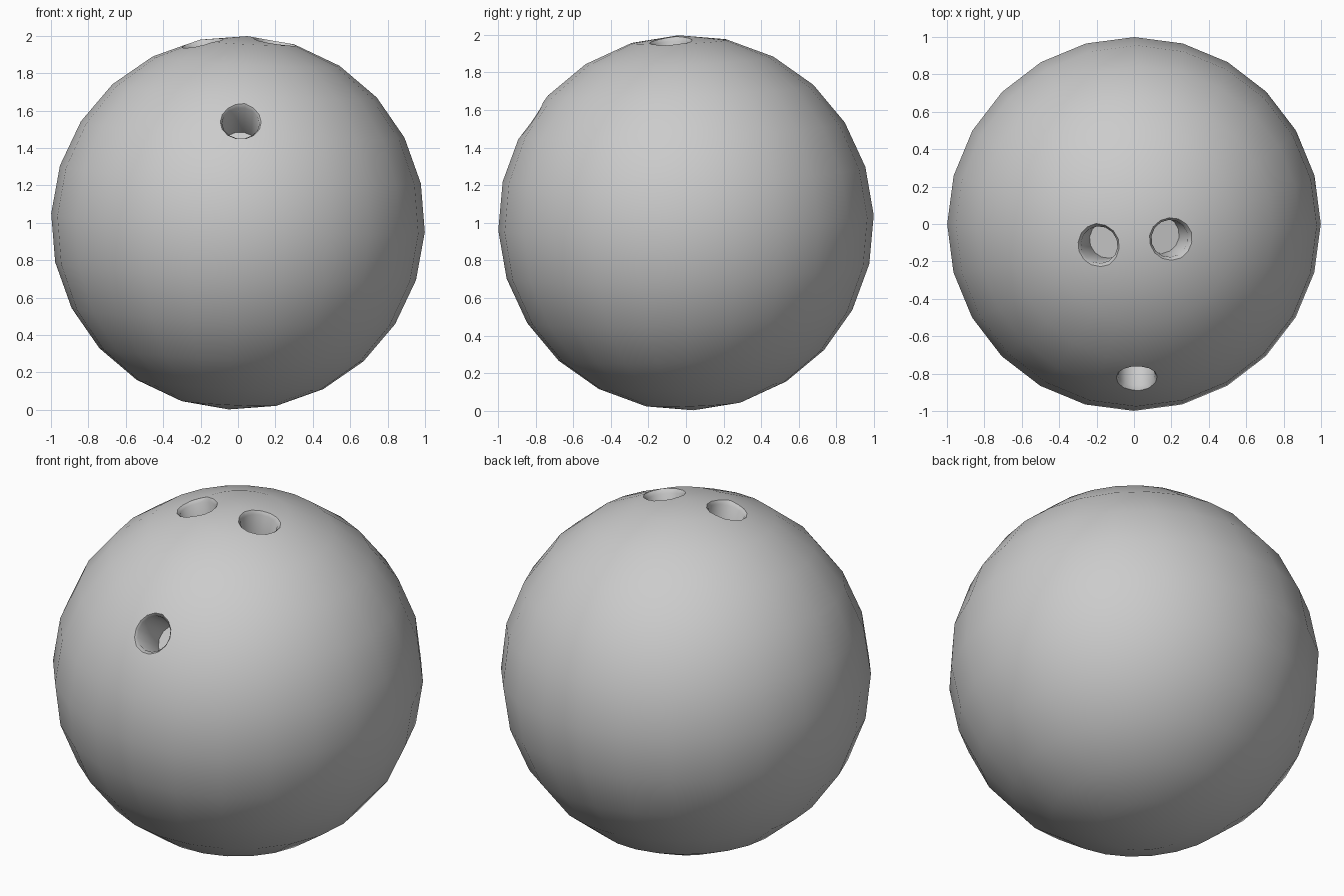
import bpy, bmesh, math
from mathutils import Vector, Matrix

if "Cube" in bpy.data.objects:
    bpy.data.objects.remove(bpy.data.objects["Cube"])

CENTRE = Vector((0, 0, 1))
SIDES = 14


def new_object(name, bm):
    mesh = bpy.data.meshes.new(name)
    bm.to_mesh(mesh)
    bm.free()
    obj = bpy.data.objects.new(name, mesh)
    bpy.context.collection.objects.link(obj)
    return obj


def hole_cutter(name, direction):
    """Lathed drill shape: flat floor, straight wall, flared lip."""
    profile = [(0.100, 0.73), (0.100, 0.968), (0.118, 0.992), (0.15, 1.1)]
    bm = bmesh.new()
    rings = []
    for r, h in profile:
        rings.append([bm.verts.new((r * math.cos(2 * math.pi * i / SIDES),
                                    r * math.sin(2 * math.pi * i / SIDES), h))
                      for i in range(SIDES)])
    for a, b in zip(rings, rings[1:]):
        for i in range(SIDES):
            j = (i + 1) % SIDES
            bm.faces.new((a[i], a[j], b[j], b[i]))
    bm.faces.new(rings[0][::-1])
    bm.faces.new(rings[-1])
    turn = Vector(direction).to_track_quat('Z', 'Y').to_matrix().to_4x4()
    bm.transform(Matrix.Translation(CENTRE) @ turn)
    cutter = new_object(name, bm)
    cutter.hide_render = True
    return cutter


# Ball body
bm = bmesh.new()
bmesh.ops.create_uvsphere(bm, u_segments=24, v_segments=12, radius=1.0)
bm.transform(Matrix.Translation(CENTRE) @ Matrix.Rotation(0.05, 4, 'Y')
             @ Matrix.Rotation(0.04, 4, 'X'))
ball = new_object("ball", bm)

# Thumb hole and two finger holes
cutters = [hole_cutter("thumb_hole_cutter", (0.015, -0.835, 0.55)),
           hole_cutter("left_finger_hole_cutter", (-0.192, -0.115, 0.975)),
           hole_cutter("right_finger_hole_cutter", (0.197, -0.08, 0.977))]
for c in cutters:
    mod = ball.modifiers.new(c.name, 'BOOLEAN')
    mod.operation = 'DIFFERENCE'
    mod.solver = 'EXACT'
    mod.object = c

# Bake the drilled mesh
deps = bpy.context.evaluated_depsgraph_get()
mesh = bpy.data.meshes.new_from_object(ball.evaluated_get(deps))
ball.modifiers.clear()
ball.data = mesh
for c in cutters:
    bpy.data.objects.remove(c)

# Smooth shading, with true sphere normals on the outer skin
bpy.ops.object.select_all(action='DESELECT')
ball.select_set(True)
bpy.context.view_layer.objects.active = ball
bpy.ops.object.shade_smooth_by_angle(angle=math.radians(50))
normals = [Vector((0, 0, 0))] * len(mesh.loops)
for p in mesh.polygons:
    radial = (p.center - CENTRE).normalized()
    if p.normal.dot(radial) > 0.95 and (p.center - CENTRE).length > 0.9:
        for li in p.loop_indices:
            co = mesh.vertices[mesh.loops[li].vertex_index].co
            normals[li] = (co - CENTRE).normalized()
mesh.normals_split_custom_set(normals)
